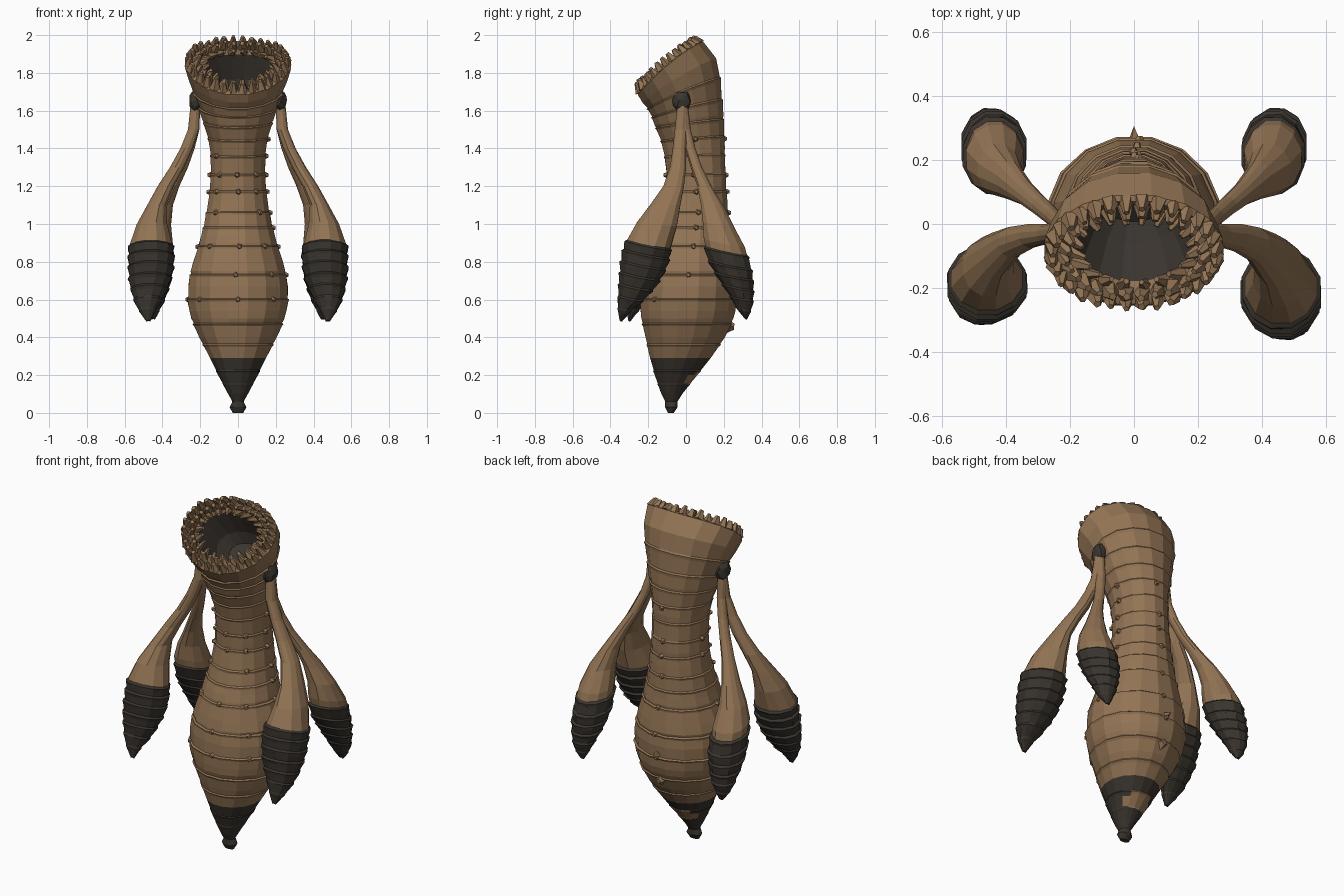
import bpy, bmesh, math, random
from math import sin, cos, pi
from mathutils import Vector, Matrix

random.seed(4)
cube = bpy.data.objects.get("Cube")
if cube:
    bpy.data.objects.remove(cube)


def material(name, rgb):
    m = bpy.data.materials.new(name)
    m.use_nodes = True
    m.diffuse_color = (*rgb, 1)
    m.node_tree.nodes["Principled BSDF"].inputs["Base Color"].default_value = (*rgb, 1)
    return m


BROWN = material("brown hide", (0.29, 0.175, 0.09))
DARK = material("dark shell", (0.042, 0.035, 0.028))


def finish(name, bm):
    """Turn a bmesh into a flat shaded object."""
    bmesh.ops.recalc_face_normals(bm, faces=bm.faces)
    mesh = bpy.data.meshes.new(name)
    bm.to_mesh(mesh)
    bm.free()
    mesh.materials.append(BROWN)
    mesh.materials.append(DARK)
    ob = bpy.data.objects.new(name, mesh)
    bpy.context.collection.objects.link(ob)


def sample(rows, z):
    """Smooth interpolation of the rows (sorted by first value) at height z."""
    i = max(k for k in range(len(rows) - 1) if k == 0 or rows[k][0] <= z)
    a, b = rows[i], rows[i + 1]
    p, q = rows[max(i - 1, 0)], rows[min(i + 2, len(rows) - 1)]
    h = b[0] - a[0]
    t = (z - a[0]) / h
    out = []
    for k in range(1, len(a)):
        ma = (b[k] - p[k]) / (b[0] - p[0]) * h
        mb = (q[k] - a[k]) / (q[0] - a[0]) * h
        out.append((2*t**3 - 3*t*t + 1) * a[k] + (t**3 - 2*t*t + t) * ma
                   + (3*t*t - 2*t**3) * b[k] + (t**3 - t*t) * mb)
    return out


def ring(x0, x1, y0, y1, z, slope=0, scale=1, n=16, jitter=0):
    """Polygon whose flats span x0..x1 and y0..y1, rising to the back by slope.

    Sloped rings also arch up a little at their sides."""
    cx, cy, pts = (x0 + x1) / 2, (y0 + y1) / 2, []
    for k in range(n):
        a = 2 * pi * (k + 0.5) / n
        s = (scale + random.uniform(-jitter, jitter)) / cos(pi / n)
        dx, dy = (x1 - x0) / 2 * s * cos(a), (y1 - y0) / 2 * s * sin(a)
        pts.append(Vector((cx + dx, cy + dy, z + slope * (dy + 0.035 * cos(a) ** 2))))
    return pts


def loft(bm, rings, dark):
    """Skin the rings and cap the ends; dark says which strips are dark."""
    loops = [[bm.verts.new(p) for p in r] for r in rings]
    n = len(loops[0])
    for i, (lo, hi) in enumerate(zip(loops, loops[1:])):
        for k in range(n):
            f = bm.faces.new((lo[k], lo[(k + 1) % n], hi[(k + 1) % n], hi[k]))
            f.material_index = int(dark[i])
    for end in (0, -1):
        bm.faces.new(loops[end]).material_index = int(dark[end])


def levels(heights, seams, lip, groove, gap=0.011):
    """Heights and scales with a raised lip and a groove at each seam."""
    out = [(z, 1) for z in heights if all(abs(z - s) > gap * 1.5 for s in seams)]
    for s in seams:
        out += [(s - gap, 1), (s, lip), (s + gap * 0.6, groove)]
    return sorted(out)


def spike(bm, base, direction, radius, length, sides=5, top=0.25):
    d = Vector(direction).normalized()
    turn = d.to_track_quat('Z', 'Y').to_matrix().to_4x4()
    place = Matrix.Translation(Vector(base) + d * length / 2) @ turn
    spin = Matrix.Rotation(random.uniform(0, pi), 4, 'Z')
    bmesh.ops.create_cone(bm, cap_ends=True, segments=sides, radius1=radius,
                          radius2=radius * top, depth=length, matrix=place @ spin)


# Body: height, half width, front y, back y, tilt
BODY = [
    (0.0, 0.028, -0.095, -0.065, 0), (0.03, 0.044, -0.11, -0.045, 0),
    (0.06, 0.03, -0.11, -0.045, 0), (0.1, 0.052, -0.13, -0.02, 0),
    (0.2, 0.105, -0.165, 0.06, 0), (0.29, 0.148, -0.19, 0.13, 0),
    (0.4, 0.205, -0.215, 0.205, 0), (0.5, 0.246, -0.235, 0.25, 0),
    (0.6, 0.266, -0.24, 0.268, 0), (0.75, 0.25, -0.22, 0.262, 0),
    (0.9, 0.205, -0.18, 0.24, 0), (1.05, 0.17, -0.13, 0.225, 0),
    (1.2, 0.148, -0.102, 0.213, 0), (1.4, 0.149, -0.12, 0.205, 0.05),
    (1.55, 0.187, -0.165, 0.198, 0.15), (1.68, 0.232, -0.2, 0.183, 0.4),
    (1.76, 0.26, -0.23, 0.16, 0.6), (1.825, 0.28, -0.255, 0.09, 0.82)]
SEAMS = [0.15, 0.22, 0.36, 0.47, 0.6, 0.73, 0.88, 0.98, 1.06, 1.17, 1.26,
         1.36, 1.45, 1.53, 1.61, 1.69]
RIM = BODY[-1][0]


def body_ring(z, scale=1, n=16, jitter=0):
    w, f, b, tilt = sample(BODY, z)
    return ring(-w, w, f, b, z, tilt, scale, n, jitter)


CENTRE = sum(body_ring(RIM), Vector()) / 16
AXIS = Vector((0, -0.63, 0.77))


def mouth_ring(scale, rise, n=16):
    return [CENTRE + (p - CENTRE) * scale + AXIS * rise for p in body_ring(RIM, 1, n)]


# Outer skin, then the lip, then the dark throat running back inside
heights = [r[0] for r in BODY] + [0.54, 0.67, 0.8, 0.94, 1.12]
skin = levels(heights, SEAMS, 1.02, 0.985)
rings = [body_ring(z, s, 16, 0.006) for z, s in skin]
throat = [(0.93, 0.012), (0.82, 0.0), (0.7, -0.04), (0.62, -0.1),
          (0.52, -0.18), (0.35, -0.24)]
rings += [mouth_ring(*t) for t in throat]
bm = bmesh.new()
loft(bm, rings, [z < 0.28 for z, s in skin] + [s <= 0.7 for s, r in throat])
# Bare patch on the back of the dark tail
for f in bm.faces:
    c = f.calc_center_median()
    if 0.15 < c.z < 0.225 and abs(c.x) < 0.07 and c.y > 0:
        f.material_index = 0
finish("body", bm)

# Teeth: rows of stubby blocks around the lip, leaning inwards
bm = bmesh.new()
for count, scale, rise, lean, length, radius in [
        (32, 0.92, 0.0, 0.15, 0.06, 0.028), (28, 0.82, -0.01, 0.5, 0.065, 0.027),
        (20, 0.74, -0.03, 1.5, 0.075, 0.023)]:
    for p in mouth_ring(scale, rise, count):
        inward = (CENTRE - p).normalized()
        spike(bm, p, AXIS + inward * (lean + random.uniform(-0.15, 0.15)),
              radius * random.uniform(0.8, 1.15), length * random.uniform(0.7, 1.0),
              5, 0.4)
finish("teeth", bm)

# Small bumps scattered on the seams, and one spine at the back
bm = bmesh.new()
for z in SEAMS[4:13]:
    w, f, b, tilt = sample(BODY, z)
    mid = Vector((0, (f + b) / 2, z))
    for a in (-90, -45, -135, 0, 180, 90):
        if random.random() < 0.6:
            a = math.radians(a + random.uniform(-6, 6))
            out = Vector((w * cos(a), (b - f) / 2 * sin(a), 0))
            spike(bm, mid + out * 0.97, out, 0.018, 0.02, 5, 0.5)
spike(bm, (0, 0.255, 0.62), (0, 1, -0.1), 0.022, 0.05, 4, 0.05)
spike(bm, (0, 0.215, 0.46), (0, 1, -0.1), 0.04, 0.04, 4, 0.4)
finish("body_bumps", bm)

# Arms: height, inner x, outer x, front y, back y
FRONT_ARM = [
    (0.49, 0.465, 0.485, -0.352, -0.335), (0.55, 0.435, 0.525, -0.362, -0.285),
    (0.6, 0.405, 0.55, -0.36, -0.23), (0.7, 0.36, 0.575, -0.355, -0.15),
    (0.8, 0.34, 0.58, -0.345, -0.1), (0.9, 0.345, 0.575, -0.315, -0.075),
    (1.0, 0.375, 0.535, -0.26, -0.05), (1.1, 0.38, 0.48, -0.19, -0.03),
    (1.2, 0.34, 0.425, -0.12, -0.01), (1.3, 0.285, 0.36, -0.085, 0.0),
    (1.4, 0.24, 0.305, -0.07, 0.0), (1.5, 0.205, 0.265, -0.06, 0.005),
    (1.64, 0.2, 0.25, -0.045, 0.01)]
BACK_ARM = [
    (0.5, 0.44, 0.46, 0.31, 0.325), (0.55, 0.415, 0.495, 0.265, 0.345),
    (0.6, 0.39, 0.515, 0.235, 0.356), (0.7, 0.355, 0.535, 0.165, 0.358),
    (0.8, 0.34, 0.535, 0.11, 0.345), (0.9, 0.345, 0.525, 0.095, 0.31),
    (1.0, 0.355, 0.49, 0.09, 0.25), (1.1, 0.345, 0.43, 0.08, 0.195),
    (1.2, 0.31, 0.375, 0.06, 0.135), (1.3, 0.265, 0.32, 0.025, 0.085),
    (1.4, 0.23, 0.28, -0.005, 0.05), (1.5, 0.205, 0.255, -0.03, 0.025),
    (1.64, 0.2, 0.25, -0.045, 0.01)]


def build_arm(name, rows, side, reach, edge):
    bm = bmesh.new()
    seams = [0.545 + 0.058 * k for k in range(6) if 0.545 + 0.058 * k < edge - 0.04]
    steps = levels([r[0] for r in rows], seams + [edge], 1.04, 0.95, 0.016)
    rings = []
    for z, s in steps:
        x0, x1, y0, y1 = sample(rows, z)
        tilt = -0.2 * max(0, min(1, (1.1 - z) * 5))
        rings.append(ring(side * x0, side * x1, y0 * reach, y1 * reach, z, tilt, s, 12, 0.02))
    loft(bm, rings, [z <= edge + 0.001 for z, s in steps])
    finish(name, bm)


for label, side, reach in (("left", 1, 1), ("right", -1, 0.87)):
    build_arm(label + "_front_arm", FRONT_ARM, side, reach, 0.885)
    build_arm(label + "_back_arm", BACK_ARM, side, 1, 0.85)
    # Dark knob where both arms meet the body
    bm = bmesh.new()
    bmesh.ops.create_icosphere(bm, subdivisions=2, radius=1, matrix=Matrix.Translation(
        (side * 0.226, -0.02, 1.65)) @ Matrix.Diagonal((0.035, 0.05, 0.058, 1)))
    for v in bm.verts:
        v.co += Vector([random.uniform(-0.005, 0.005) for _ in range(3)])
    for f in bm.faces:
        f.material_index = 1
    finish(label + "_shoulder_knob", bm)
